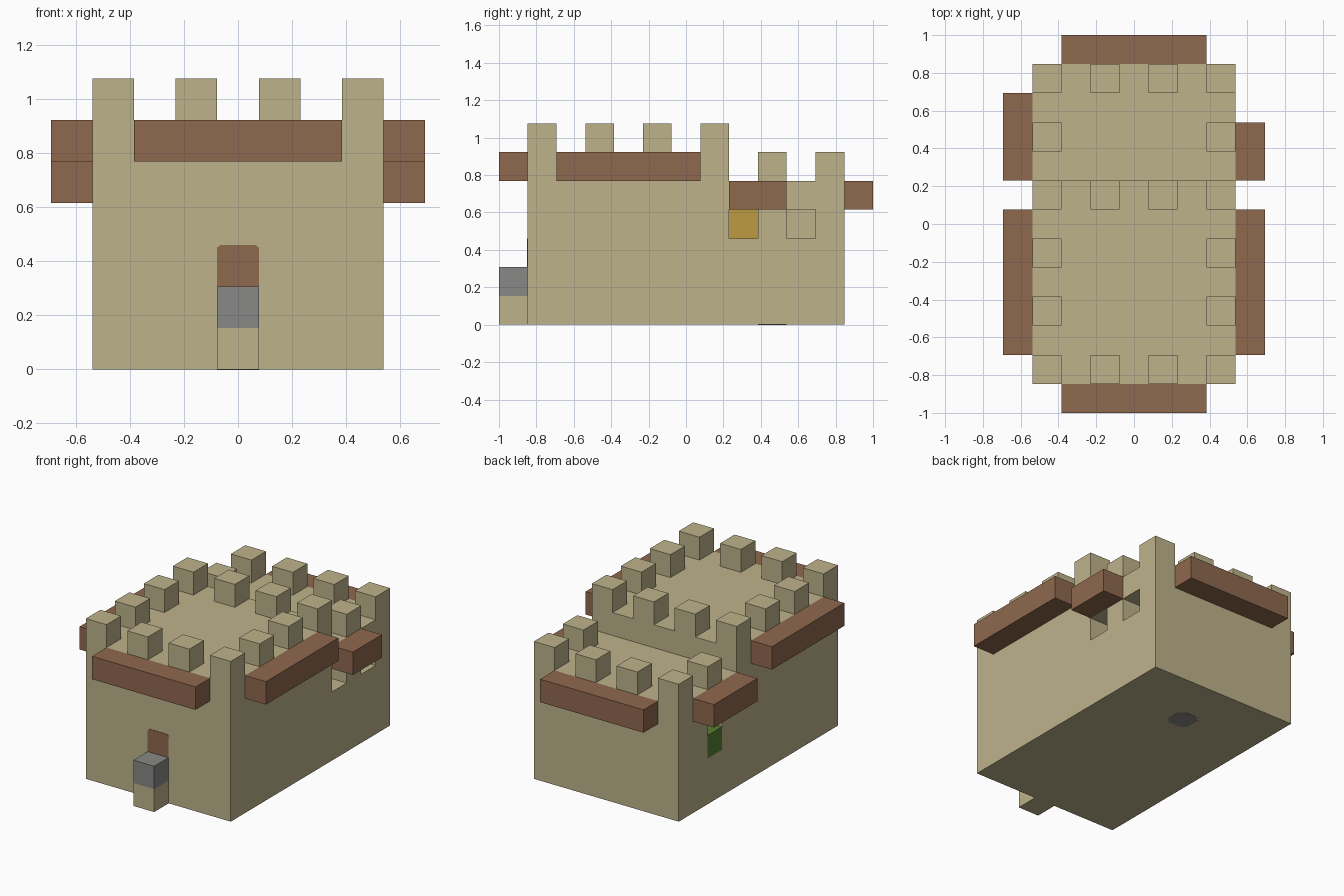
import bpy
import bmesh

U = 2 / 13  # one building block

old = bpy.data.objects.get("Cube")
if old:
    bpy.data.objects.remove(old, do_unlink=True)


def material(name, r, g, b):
    m = bpy.data.materials.new(name)
    m.use_nodes = True
    m.diffuse_color = (r, g, b, 1)
    bsdf = next(n for n in m.node_tree.nodes if n.type == 'BSDF_PRINCIPLED')
    bsdf.inputs["Base Color"].default_value = (r, g, b, 1)
    return m


SAND = material("sand", 0.51, 0.45, 0.26)
BROWN = material("brown wood", 0.275, 0.138, 0.076)
GREY = material("grey stone", 0.246, 0.246, 0.24)
YELLOW = material("yellow", 0.515, 0.33, 0.053)
GREEN = material("leaf green", 0.09, 0.21, 0.03)


def finish(name, bm, mat):
    bmesh.ops.recalc_face_normals(bm, faces=bm.faces[:])
    mesh = bpy.data.meshes.new(name)
    bm.to_mesh(mesh)
    bm.free()
    mesh.materials.append(mat)
    ob = bpy.data.objects.new(name, mesh)
    bpy.context.scene.collection.objects.link(ob)
    return ob


def boxes(name, mat, *ranges):
    """Boxes given as (x, y, z) ranges in block units."""
    bm = bmesh.new()
    for rng in ranges:
        new = bmesh.ops.create_cube(bm, size=1)["verts"]
        for v in new:
            v.co = [U * (lo + (c + 0.5) * (hi - lo)) for c, (lo, hi) in zip(v.co, rng)]
    return finish(name, bm, mat)


def prism(name, mat, points, axis, start, end):
    """Profile extruded along x, y or z, in block units."""
    bm = bmesh.new()
    verts = []
    for a, b in points:
        co = [a, b]
        co.insert(axis, start)
        verts.append(bm.verts.new([U * c for c in co]))
    face = bm.faces.new(verts)
    ext = bmesh.ops.extrude_face_region(bm, geom=[face])["geom"]
    for v in ext:
        if isinstance(v, bmesh.types.BMVert):
            v.co[axis] = U * end
    return finish(name, bm, mat)


# Stepped main body: tall front keep, lower rear hall
body = prism("castle_body", SAND,
             [(-5.5, 0), (5.5, 0), (5.5, 5), (1.5, 5), (1.5, 6), (-5.5, 6)],
             0, -3.5, 3.5)

# Window recesses cut in the rear hall
openings = {
    "left_front_window": ((2.5, 3.6), (1.5, 2.5), (3, 4)),
    "left_rear_window": ((2.5, 3.6), (3.5, 4.5), (3, 4)),
    "right_window": ((-3.6, -2.5), (2.5, 3.5), (2, 4)),
}
for name, rng in openings.items():
    cutter = boxes(name + "_cutter", SAND, rng)
    cutter.hide_render = True
    cutter.hide_viewport = True
    cutter.display_type = 'WIRE'
    mod = body.modifiers.new(name, 'BOOLEAN')
    mod.operation = 'DIFFERENCE'
    mod.solver = 'EXACT'
    mod.object = cutter

# Battlements
rows = [(-3, -1, 1, 3)]


def merlons(name, centres, z):
    boxes(name, SAND, *[((x - .5, x + .5), (y - .5, y + .5), (z, z + 1))
                        for x, y in centres])


row = (-3, -1, 1, 3)
front_ring = [(x, y) for y in (-5, -3, -1, 1) for x in row
              if abs(x) == 3 or y in (-5, 1)]
rear_ring = [(x, 5) for x in row] + [(-3, 3), (3, 3)]
merlons("front_battlements", front_ring, 6)
merlons("rear_battlements", rear_ring, 5)

# Wooden hoardings around the walls
boxes("front_beam", BROWN, ((-2.5, 2.5), (-6.5, -5.5), (5, 6)))
boxes("back_beam", BROWN, ((-2.5, 2.5), (5.5, 6.5), (4, 5)))
for side, (lo, hi), rear_end in (("left", (3.5, 4.5), 3.5),
                                 ("right", (-4.5, -3.5), 4.5)):
    boxes(side + "_keep_beam", BROWN, ((lo, hi), (-4.5, .5), (5, 6)))
    boxes(side + "_hall_beam", BROWN, ((lo, hi), (1.5, rear_end), (4, 5)))

# Entrance pillar and door panel with softened top corners
boxes("entrance_base", SAND, ((-.5, .5), (-6.5, -5.5), (0, 1)))
boxes("entrance_stone", GREY, ((-.5, .5), (-6.5, -5.5), (1, 2)))
prism("door_panel", BROWN,
      [(-.5, 2), (.5, 2), (.5, 2.93), (.42, 3), (-.42, 3), (-.5, 2.93)],
      1, -5.52, -5.49)

# Window contents
boxes("window_light", YELLOW, ((2.5, 2.53), (1.5, 2.5), (3, 4)))
boxes("window_planter", GREEN, ((-3.5, -2.5), (2.5, 3.5), (2, 3)))

# Stone set in the underside
prism("floor_stone", GREY,
      [(-.5, 2.7), (-.3, 2.5), (.3, 2.5), (.5, 2.7),
       (.5, 3.3), (.3, 3.5), (-.3, 3.5), (-.5, 3.3)],
      2, -.01, .02)
